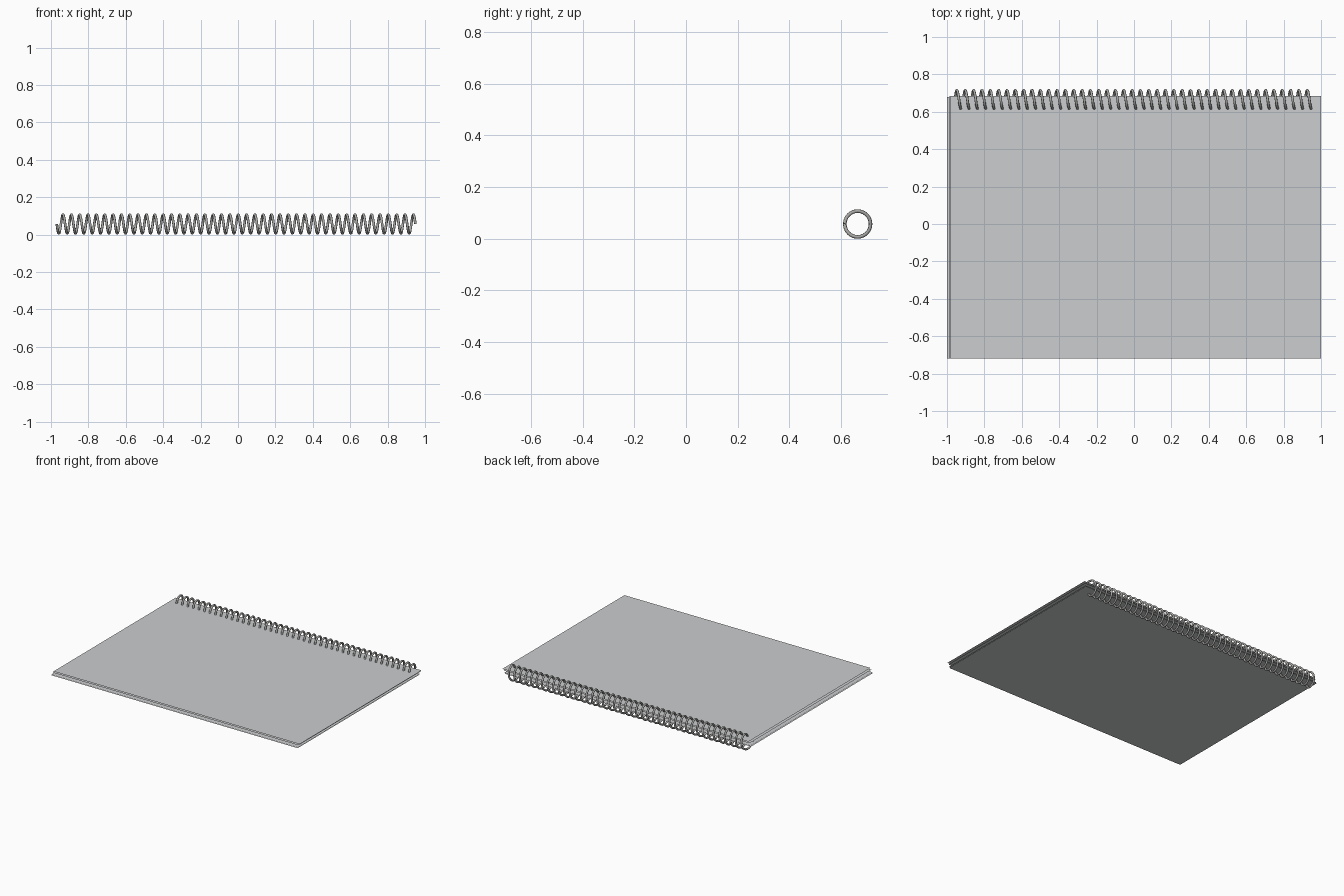
import bpy, math

if "Cube" in bpy.data.objects:
    bpy.data.objects.remove(bpy.data.objects["Cube"])


def material(name, color):
    m = bpy.data.materials.new(name)
    m.diffuse_color = (*color, 1.0)
    m.use_nodes = True
    m.node_tree.nodes["Principled BSDF"].inputs["Base Color"].default_value = m.diffuse_color
    return m


paper = material("light grey paper", (0.60, 0.61, 0.62))
metal = material("grey metal", (0.40, 0.40, 0.39))


# Loose sheets: flat, paper thin, slightly shuffled sideways
def sheet(name, x0, x1, y0, y1, z):
    me = bpy.data.meshes.new(name)
    me.from_pydata([(x0, y0, z), (x1, y0, z), (x1, y1, z), (x0, y1, z)],
                   [], [(0, 1, 2, 3)])
    me.materials.append(paper)
    ob = bpy.data.objects.new(name, me)
    bpy.context.collection.objects.link(ob)


sheet("back_cover", -1.0, 0.985, -0.72, 0.68, 0.041)
sheet("page_lower", -0.998, 0.987, -0.72, 0.68, 0.048)
sheet("page_upper", -0.99, 0.992, -0.72, 0.683, 0.064)
sheet("front_cover", -0.982, 1.0, -0.72, 0.685, 0.074)

# Spiral binding: one continuous wire wound along the rear edge
TURNS, SEG, PITCH = 43, 24, 0.0446
R, WIRE, CY, X0 = 0.05, 0.007, 0.665, -0.969
CZ = R + WIRE
cu = bpy.data.curves.new("spiral_binding", 'CURVE')
cu.dimensions = '3D'
cu.bevel_depth = WIRE
cu.bevel_resolution = 2
cu.use_fill_caps = True
sp = cu.splines.new('POLY')
n = TURNS * SEG + 1
sp.points.add(n - 1)
for i in range(n):
    a = -math.pi + 2 * math.pi * i / SEG
    sp.points[i].co = (X0 + PITCH * i / SEG, CY + R * math.cos(a),
                       CZ + R * math.sin(a), 1)
cu.materials.append(metal)
coil = bpy.data.objects.new("spiral_binding", cu)
bpy.context.collection.objects.link(coil)
bpy.context.view_layer.objects.active = coil
coil.select_set(True)
bpy.ops.object.convert(target='MESH')
bpy.ops.object.shade_smooth_by_angle(angle=math.radians(50))
